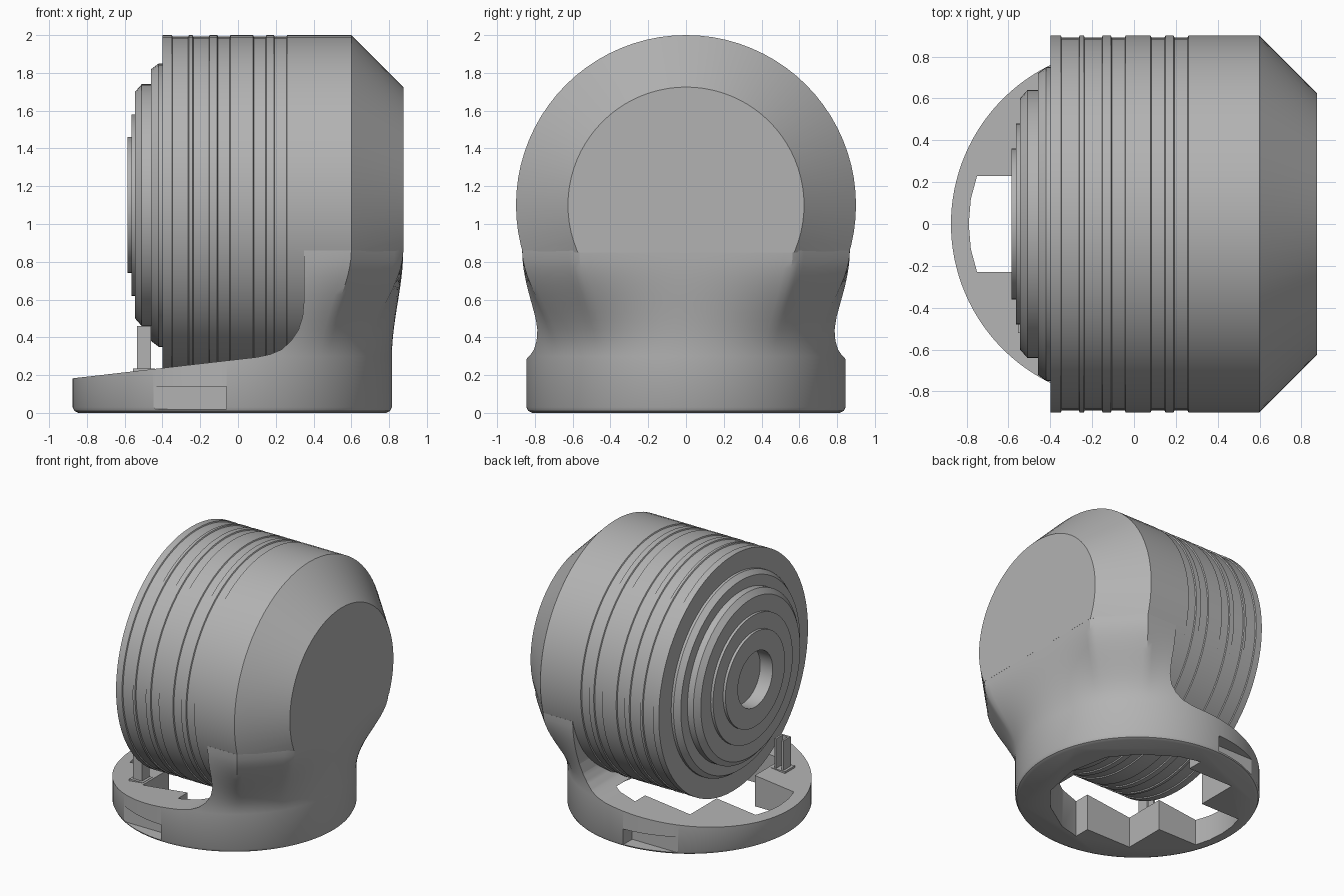
import bpy
import bmesh
from math import sin, cos, tau, radians

if "Cube" in bpy.data.objects:
    bpy.data.objects.remove(bpy.data.objects["Cube"], do_unlink=True)

AXIS_Z = 1.10       # height of the drum axis
BASE_X = -0.03      # centre of the round foot
BASE_R = 0.845

grey = bpy.data.materials.new("plain grey")
grey.use_nodes = True
colour = (0.45, 0.45, 0.45, 1)
grey.diffuse_color = colour
grey.node_tree.nodes["Principled BSDF"].inputs["Base Color"].default_value = colour


def make_object(name, bm):
    bmesh.ops.recalc_face_normals(bm, faces=bm.faces[:])
    mesh = bpy.data.meshes.new(name)
    bm.to_mesh(mesh)
    bm.free()
    mesh.materials.append(grey)
    ob = bpy.data.objects.new(name, mesh)
    bpy.context.collection.objects.link(ob)
    return ob


def loft(name, rings):
    """Skin a stack of closed rings and cap both ends."""
    bm = bmesh.new()
    loops = [[bm.verts.new(p) for p in ring] for ring in rings]
    n = len(loops[0])
    for a, b in zip(loops, loops[1:]):
        for i in range(n):
            j = (i + 1) % n
            bm.faces.new((a[i], a[j], b[j], b[i]))
    bm.faces.new(loops[0])
    bm.faces.new(loops[-1])
    return make_object(name, bm)


def box(name, x0, x1, y0, y1, z0, z1):
    return loft(name, [[(x0, y0, z), (x1, y0, z), (x1, y1, z), (x0, y1, z)]
                       for z in (z0, z1)])


def select_only(ob):
    bpy.ops.object.select_all(action='DESELECT')
    ob.select_set(True)
    bpy.context.view_layer.objects.active = ob


def cut(ob, cutter):
    cutter.hide_render = True
    mod = ob.modifiers.new("cut", 'BOOLEAN')
    mod.operation = 'DIFFERENCE'
    mod.solver = 'EXACT'
    mod.object = cutter
    select_only(ob)
    bpy.ops.object.modifier_apply(modifier=mod.name)
    bpy.data.objects.remove(cutter, do_unlink=True)


def smooth(ob, angle):
    select_only(ob)
    bpy.ops.object.shade_smooth_by_angle(angle=radians(angle))


# Drum: stepped end with a round recess, banded side, chamfered end
profile = [(-0.48, 0.21), (-0.585, 0.21), (-0.585, 0.36), (-0.565, 0.36),
           (-0.565, 0.48), (-0.545, 0.48), (-0.545, 0.60), (-0.51, 0.64),
           (-0.46, 0.64), (-0.46, 0.72), (-0.42, 0.75), (-0.40, 0.75), (-0.40, 0.90)]
for start, end in ((-0.35, -0.26), (-0.24, -0.15), (-0.11, -0.04),
                   (0.08, 0.15), (0.19, 0.26)):
    profile += [(start, 0.90), (start + 0.004, 0.892),
                (end - 0.004, 0.892), (end, 0.90)]
profile += [(0.60, 0.90), (0.875, 0.625)]
SEG = 80
drum = loft("drum", [[(x, r * cos(tau * i / SEG), AXIS_Z + r * sin(tau * i / SEG))
                      for i in range(SEG)] for x, r in profile])
cut(drum, box("drum_cutter", 0.36, 1.2, -1.2, 1.2, -0.2, 0.85))
smooth(drum, 25)

# Foot and neck: a round plan that blends into the drum's plan at height JOIN
JOIN = 0.86
dz = AXIS_Z - JOIN
wide = (0.90 ** 2 - dz ** 2) ** 0.5
narrow = (0.625 ** 2 - dz ** 2) ** 0.5


def drum_reach(a):
    """Distance from the foot centre to the drum outline along angle a."""
    c, s = cos(a), abs(sin(a))
    end = 0.875 - BASE_X
    slope = (wide - narrow) / (0.875 - 0.60)
    reach = end / max(abs(c), 0.001)
    reach = min(reach, wide / max(s, 0.001))
    if c > 0:
        reach = min(reach, (narrow + slope * end) / (s + slope * c))
    return reach


def plan(z, t, inset=0.0):
    ring = []
    for i in range(180):
        a = tau * i / 180
        r = (BASE_R - inset) * (1 - t) + drum_reach(a) * t
        ring.append((BASE_X + r * cos(a), r * sin(a), z))
    return ring


sections = [plan(0, 0, 0.03), plan(0.01, 0, 0.01), plan(0.03, 0)]
STEPS = 12
for k in range(STEPS + 1):
    t = k / STEPS
    sections.append(plan(0.3 + (JOIN - 0.3) * t, t * t * (3 - 2 * t)))
base = loft("base_and_neck", sections)

# Sloping top of the foot sweeping up into the front edge of the neck
sweep = [(-1.2, 0.144), (-0.875, 0.183), (0.10, 0.295), (0.17, 0.31), (0.23, 0.335),
         (0.28, 0.38), (0.32, 0.44), (0.342, 0.51), (0.35, 0.60), (0.35, 1.2), (-1.2, 1.2)]
cut(base, loft("sweep_cutter", [[(x, y, z) for x, z in sweep] for y in (-1.2, 1.2)]))

# Stepped opening through the foot
half = [(-0.78, 0.12), (-0.75, 0.23), (-0.42, 0.23), (-0.42, 0.55), (-0.04, 0.55),
        (-0.04, 0.67), (0.12, 0.63), (0.35, 0.48), (0.50, 0.30)]
outline = [(-0.79, 0)] + half + [(0.56, 0)] + [(x, -y) for x, y in reversed(half)]
cut(base, loft("opening_cutter", [[(x, y, z) for x, y in outline] for z in (-0.1, 0.31)]))

# Finger notches on both sides of the foot
for side in (-1, 1):
    y0, y1 = sorted((side * 0.735, side * 1.0))
    cut(base, box("notch_cutter", -0.46, -0.06, y0, y1, 0.02, 0.14))
smooth(base, 28)

# Small channel-shaped post standing on the foot
box("post_back_wall", -0.535, -0.46, -0.50, -0.485, 0.15, 0.46)
for name, x in (("post_left_wall", -0.475), ("post_right_wall", -0.535)):
    box(name, x, x + 0.015, -0.487, -0.41, 0.15, 0.46)
box("post_foot", -0.555, -0.44, -0.52, -0.40, 0.15, 0.235)
